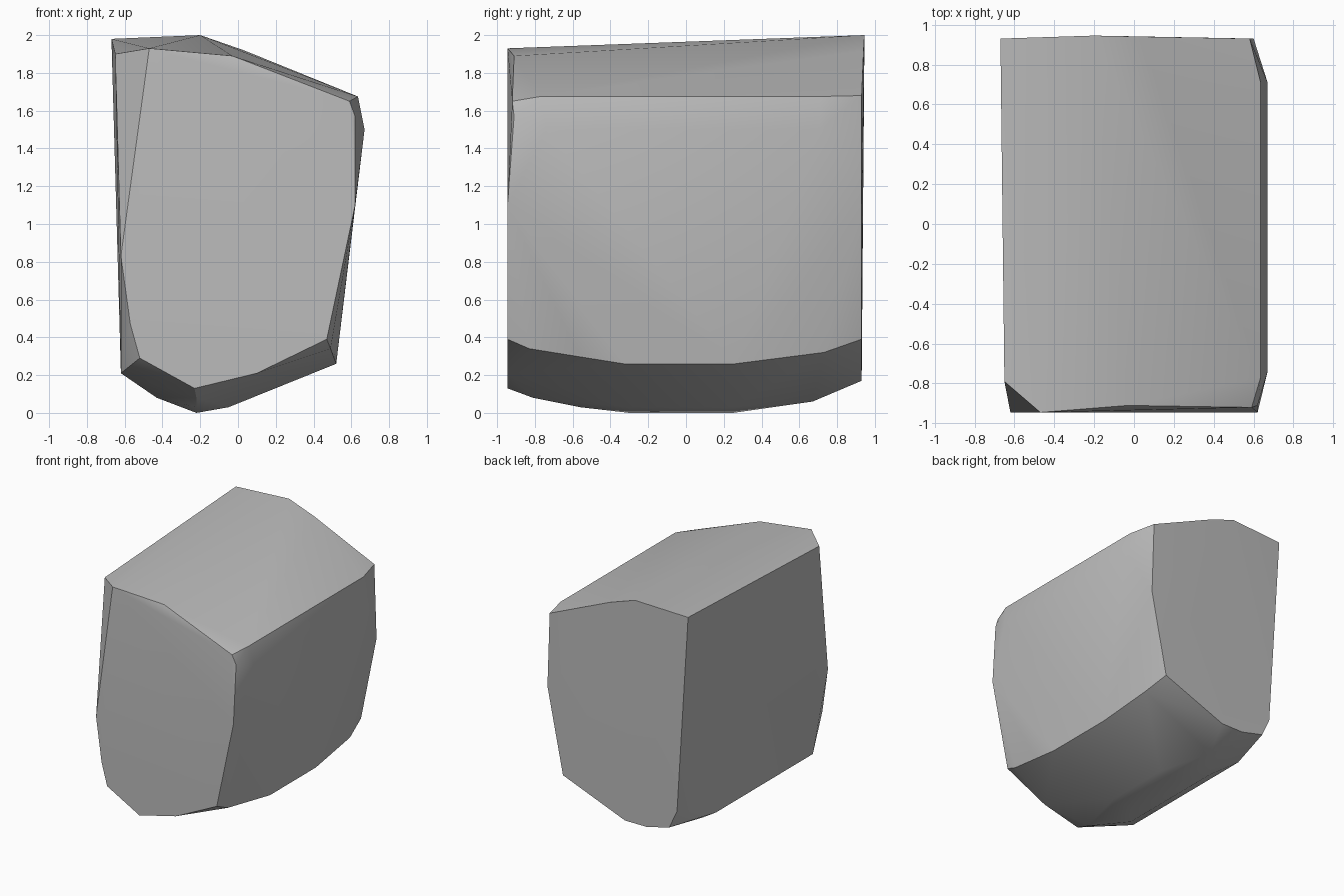
import bpy, bmesh, math

cube = bpy.data.objects.get("Cube")
if cube:
    bpy.data.objects.remove(cube, do_unlink=True)

# Plain stone grey
mat = bpy.data.materials.new("stone grey")
mat.use_nodes = True
grey = (0.5, 0.5, 0.5, 1)
mat.diffuse_color = grey
mat.node_tree.nodes["Principled BSDF"].inputs["Base Color"].default_value = grey

# Flat front: outline corners as x, z
front = [(-.47, 1.93), (-.62, .83), (-.57, .47), (-.52, .29), (-.23, .13),
         (.10, .21), (.47, .39), (.62, 1.1)]
# Flat back: outline corners as x, z
back = [(-.67, 1.98), (-.57, .37), (-.5, .22), (-.3, .17), (-.1, .17),
        (.46, .39), (.6, 1.08), (.58, 1.68)]
# Chipped corners, sides and belly as x, y, z
chips = [(-.65, -.79, 1.9), (-.03, -.91, 1.89), (.59, -.92, 1.65), (.62, -.91, 1.57),
         (-.2, .945, 2), (.03, .94, 1.92),
         (.635, -.77, 1.675), (.635, .71, 1.675), (.67, -.74, 1.5), (.67, .71, 1.5),
         (.49, -.83, .34), (.51, -.57, .31), (.52, -.33, .26), (.52, .26, .26), (.5, .73, .32),
         (-.62, -.75, .21), (-.62, .5, .21), (-.43, -.55, .08), (-.43, .4, .08),
         (-.22, -.81, .08), (-.22, -.56, .03), (-.22, -.3, 0), (-.22, .25, 0),
         (-.05, -.3, .03), (-.05, .25, .03), (-.2, .67, .06)]

bm = bmesh.new()
for x, z in front:
    bm.verts.new((x, -.945, z))
for x, z in back:
    bm.verts.new((x, .93, z))
for p in chips:
    bm.verts.new(p)

# Wrap the corners into one solid block
bmesh.ops.convex_hull(bm, input=bm.verts[:])
bmesh.ops.delete(bm, geom=[v for v in bm.verts if not v.link_faces], context='VERTS')
bmesh.ops.dissolve_limit(bm, angle_limit=math.radians(1), verts=bm.verts[:], edges=bm.edges[:])
bmesh.ops.recalc_face_normals(bm, faces=bm.faces[:])

mesh = bpy.data.meshes.new("rock_block")
bm.to_mesh(mesh)
bm.free()
mesh.materials.append(mat)
rock = bpy.data.objects.new("rock_block", mesh)
bpy.context.collection.objects.link(rock)

# Soft faces with crisp chipped edges
bpy.context.view_layer.objects.active = rock
rock.select_set(True)
bpy.ops.object.shade_smooth_by_angle(angle=math.radians(30))
